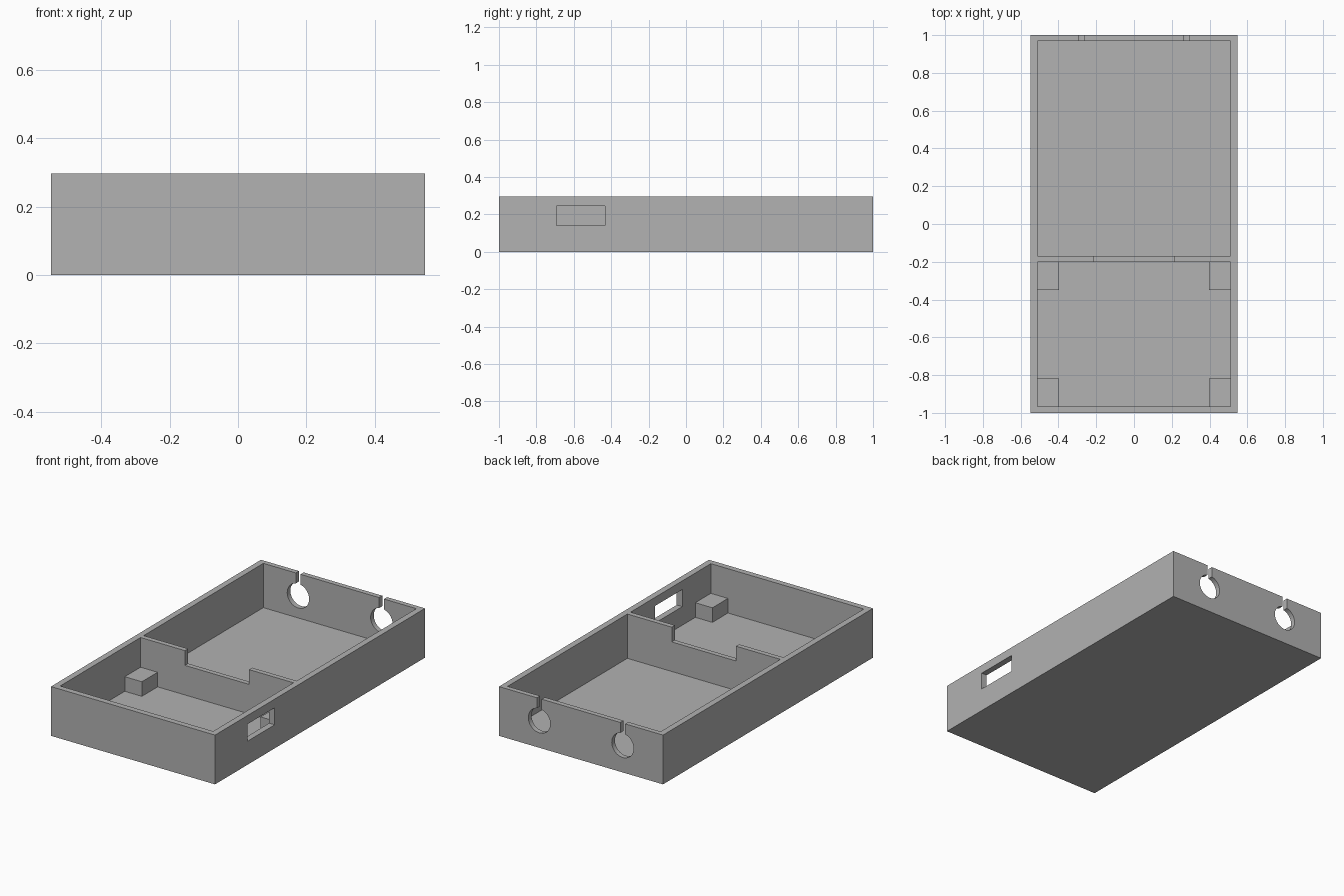
import bpy
import math

if "Cube" in bpy.data.objects:
    bpy.data.objects.remove(bpy.data.objects["Cube"], do_unlink=True)

grey = bpy.data.materials.new("plain grey")
grey.use_nodes = True
grey.diffuse_color = (0.445, 0.445, 0.445, 1)
grey.node_tree.nodes["Principled BSDF"].inputs["Base Color"].default_value = grey.diffuse_color

HALF_X, HEIGHT, FLOOR = 0.547, 0.297, 0.03
IN_X, IN_FRONT, IN_BACK = 0.51, -0.965, 0.97
DIV_FRONT, DIV_BACK = -0.20, -0.17
OVER = HEIGHT + 0.1          # cutters reach above the rim


def box(name, x, y, z):
    """Box from (min, max) ranges."""
    bpy.ops.mesh.primitive_cube_add(size=1, location=[sum(r) / 2 for r in (x, y, z)])
    ob = bpy.context.object
    ob.name = name
    ob.scale = [r[1] - r[0] for r in (x, y, z)]
    bpy.ops.object.transform_apply(location=True, rotation=True, scale=True)
    ob.data.materials.append(grey)
    return ob


def cut(target, cutter):
    """Subtract the cutter and remove it."""
    cutter.hide_render = True
    mod = target.modifiers.new("cut", "BOOLEAN")
    mod.operation = "DIFFERENCE"
    mod.solver = "EXACT"
    mod.object = cutter
    bpy.context.view_layer.objects.active = target
    bpy.ops.object.modifier_apply(modifier=mod.name)
    bpy.data.objects.remove(cutter, do_unlink=True)


# Case with two open compartments and a divider between them
case = box("case", (-HALF_X, HALF_X), (-1, 1), (0, HEIGHT))
cut(case, box("front_cavity", (-IN_X, IN_X), (IN_FRONT, DIV_FRONT), (FLOOR, OVER)))
cut(case, box("back_cavity", (-IN_X, IN_X), (DIV_BACK, IN_BACK), (FLOOR, OVER)))

# Wide notch in the divider
cut(case, box("divider_notch", (-0.214, 0.214), (DIV_FRONT - 0.05, DIV_BACK + 0.05), (0.208, OVER)))

# Port window in the left wall
cut(case, box("port_window", (IN_X - 0.05, HALF_X + 0.05), (-0.693, -0.432), (0.142, 0.245)))

# Round cable holes with entry slots in the back wall
for x in (-0.278, 0.278):
    bpy.ops.mesh.primitive_cylinder_add(vertices=64, radius=0.073, depth=0.2,
                                        location=(x, 1, 0.163),
                                        rotation=(math.pi / 2, 0, 0))
    hole = bpy.context.object
    hole.data.materials.append(grey)
    cut(case, hole)
    cut(case, box("cable_slot", (x - 0.016, x + 0.016), (0.9, 1.1), (0.18, OVER)))

# Corner support blocks, sunk a little into the walls and floor
EMBED = 0.01
for side, s in (("left", 1), ("right", -1)):
    x = sorted((s * 0.396, s * (IN_X + EMBED)))
    for end, y in (("front", (IN_FRONT - EMBED, -0.817)),
                   ("back", (-0.35, DIV_FRONT + EMBED))):
        box(f"{end}_{side}_support_block", x, y, (FLOOR - EMBED, 0.118))

# Smooth the round holes, keep edges sharp
bpy.ops.object.select_all(action="DESELECT")
case.select_set(True)
bpy.context.view_layer.objects.active = case
bpy.ops.object.shade_smooth_by_angle(angle=math.radians(30))
